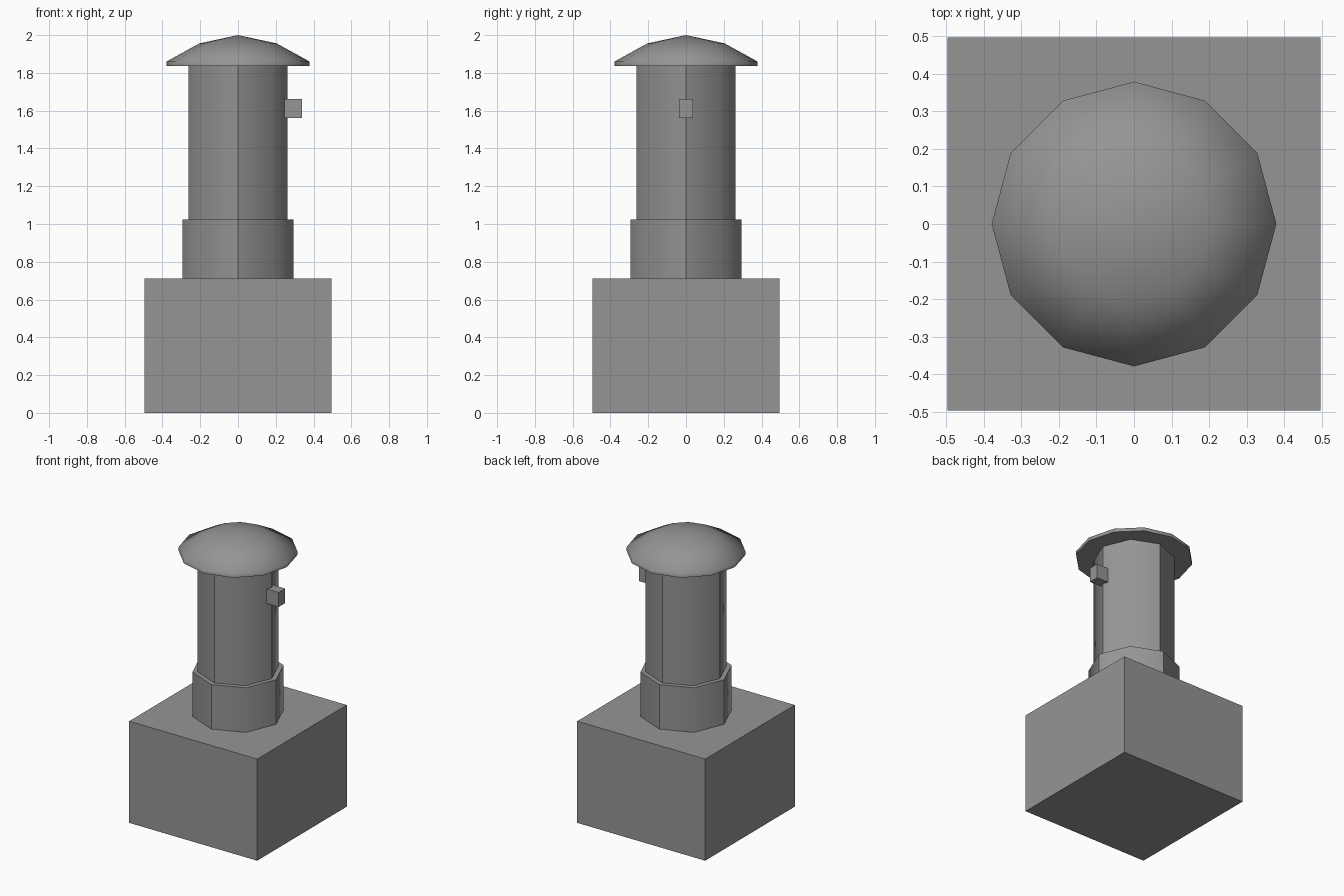
import bpy
import bmesh
from math import cos, sin, tau

if "Cube" in bpy.data.objects:
    bpy.data.objects.remove(bpy.data.objects["Cube"])

GREY = (0.3, 0.3, 0.3, 1)
stone = bpy.data.materials.new("stone_grey")
stone.use_nodes = True
stone.diffuse_color = GREY
stone.node_tree.nodes["Principled BSDF"].inputs["Base Color"].default_value = GREY


def finish(name, bm):
    bmesh.ops.recalc_face_normals(bm, faces=bm.faces)
    mesh = bpy.data.meshes.new(name)
    bm.to_mesh(mesh)
    bm.free()
    mesh.materials.append(stone)
    obj = bpy.data.objects.new(name, mesh)
    bpy.context.collection.objects.link(obj)
    return obj


def box(name, low, high):
    bm = bmesh.new()
    bmesh.ops.create_cube(bm, size=1)
    for v in bm.verts:
        v.co = [l + (c + 0.5) * (h - l) for c, l, h in zip(v.co, low, high)]
    return finish(name, bm)


def turned(name, profile, sides, apex=None):
    """Stack rings of (radius, height) with a flat bottom and a flat or pointed top."""
    bm = bmesh.new()
    rings = [[bm.verts.new((r * cos(tau * i / sides), r * sin(tau * i / sides), z))
              for i in range(sides)] for r, z in profile]
    bm.faces.new(rings[0])
    tip = bm.verts.new((0, 0, apex)) if apex else None
    if not tip:
        bm.faces.new(rings[-1])
    for i in range(sides):
        j = (i + 1) % sides
        for a, b in zip(rings, rings[1:]):
            bm.faces.new((a[i], a[j], b[j], b[i])).smooth = True
        if tip:
            bm.faces.new((rings[-1][i], rings[-1][j], tip)).smooth = True
    # Flat end faces keep crisp rims
    for f in bm.faces:
        if not f.smooth:
            for e in f.edges:
                e.smooth = False
    # Eight-sided columns are creased at every second corner
    if sides == 8:
        for i in range(0, sides, 2):
            bm.edges.get((rings[0][i], rings[1][i])).smooth = False
    return finish(name, bm)


# Square base block
box("base_block", (-0.496, -0.496, 0), (0.496, 0.496, 0.712))

# Octagonal collar and column
turned("collar", [(0.294, 0.712), (0.294, 1.024)], 8)
turned("column", [(0.262, 1.024), (0.262, 1.836)], 8)

# Twelve-sided domed cap
turned("cap", [(0.379, 1.836), (0.379, 1.86), (0.205, 1.956)], 12, apex=2.0)

# Small block on the column's left side
box("side_block", (0.247, -0.036, 1.56), (0.34, 0.036, 1.662))
